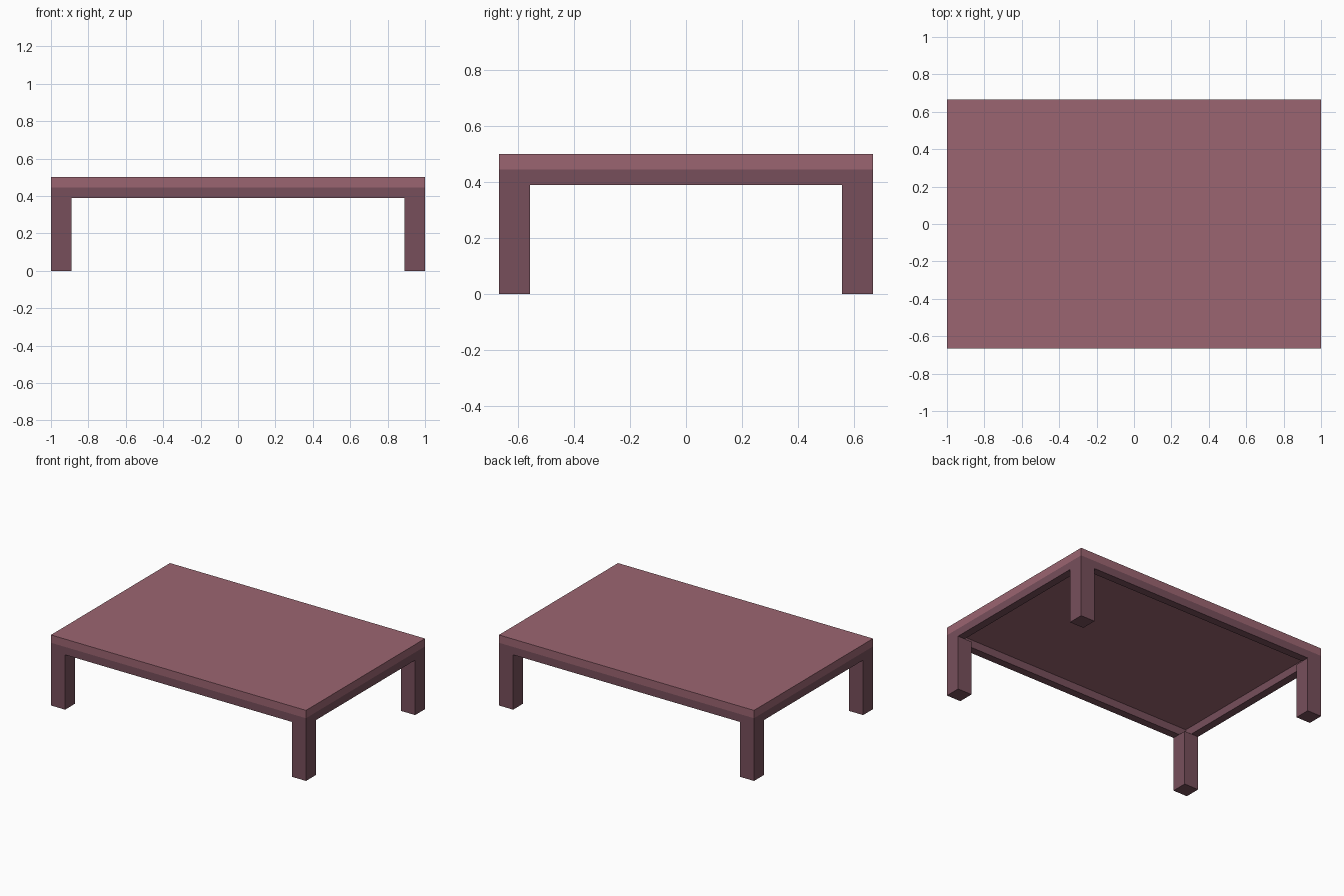
import bpy

# Remove the default cube
cube = bpy.data.objects.get("Cube")
if cube:
    bpy.data.objects.remove(cube, do_unlink=True)

UNIT = 1 / 18            # module shared by every part
HX, HY = 1.0, 2 / 3      # half length and half depth
LEG_TOP, APRON_TOP, TOP = 7 * UNIT, 8 * UNIT, 9 * UNIT


def material(name, rgb):
    mat = bpy.data.materials.new(name)
    mat.use_nodes = True
    mat.diffuse_color = (*rgb, 1)
    mat.node_tree.nodes["Principled BSDF"].inputs["Base Color"].default_value = (*rgb, 1)
    return mat


def box(name, low, high, mat):
    bpy.ops.mesh.primitive_cube_add(size=1)
    ob = bpy.context.object
    ob.name = name
    ob.location = [(a + b) / 2 for a, b in zip(low, high)]
    ob.scale = [b - a for a, b in zip(low, high)]
    ob.data.materials.append(mat)
    return ob


rose = material("dusty rose", (0.33, 0.13, 0.165))
plum = material("dark plum", (0.185, 0.078, 0.105))

# Table top
box("table_top", (-HX, -HY, APRON_TOP), (HX, HY, TOP), rose)

# Apron rails under the rim, long ones between the short ones
for name, y in (("front_apron", -HY), ("back_apron", HY - UNIT)):
    box(name, (-HX + UNIT, y, LEG_TOP), (HX - UNIT, y + UNIT, APRON_TOP), plum)
for name, x in (("right_apron", -HX), ("left_apron", HX - UNIT)):
    box(name, (x, -HY, LEG_TOP), (x + UNIT, HY, APRON_TOP), plum)

# Square corner legs
W = 2 * UNIT
for side, x in (("right", -HX), ("left", HX - W)):
    for end, y in (("front", -HY), ("back", HY - W)):
        box(f"{end}_{side}_leg", (x, y, 0), (x + W, y + W, LEG_TOP), plum)
